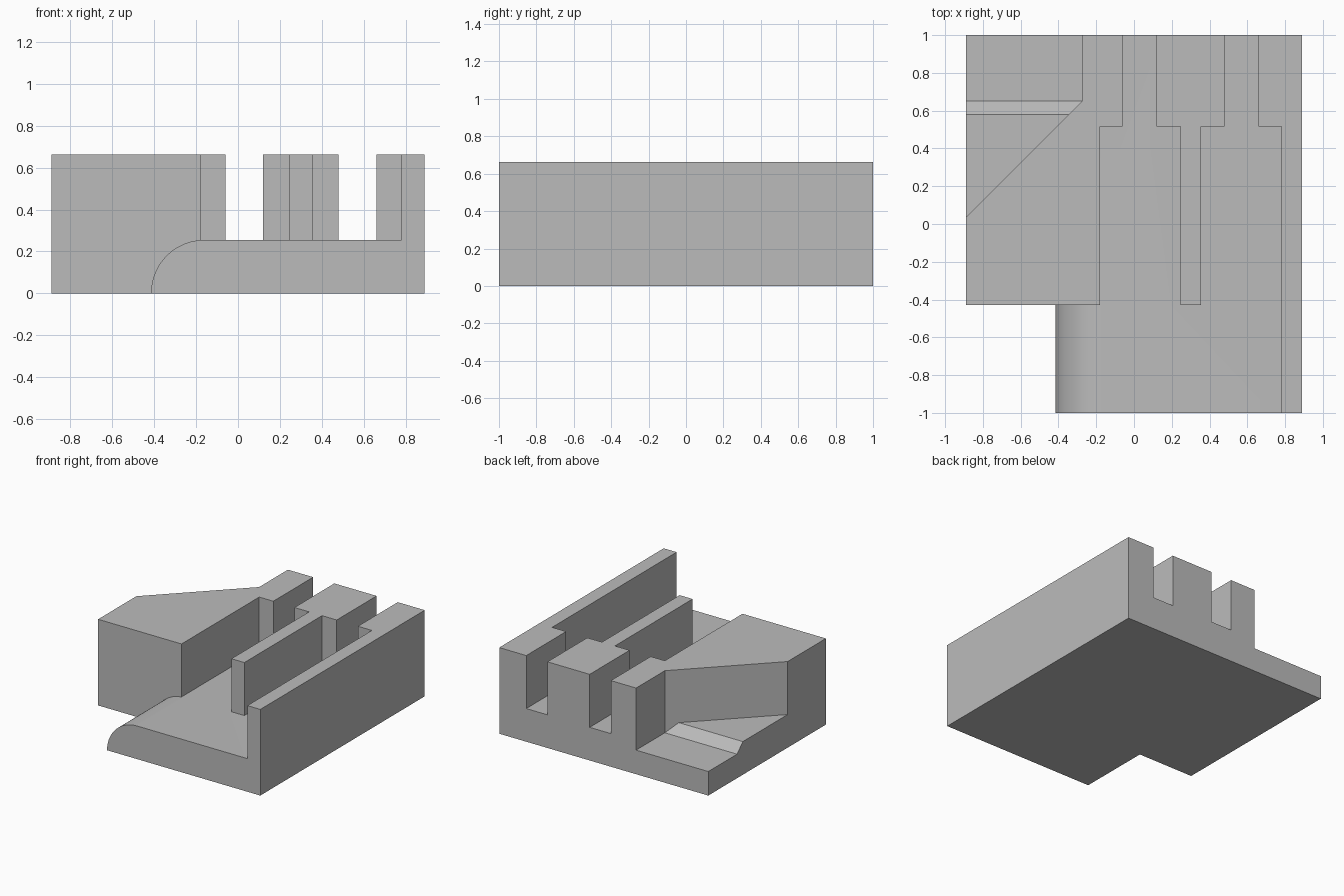
import bpy
import math
from mathutils import Vector

cube = bpy.data.objects.get("Cube")
if cube:
    bpy.data.objects.remove(cube, do_unlink=True)

TOP, FLOOR, LOW = 0.663, 0.255, 0.185    # block top, channel floor, pocket floor
FRONT = -0.43                            # front of the tall block

grey = bpy.data.materials.new("plain grey")
grey.use_nodes = True
colour = (0.5, 0.5, 0.5, 1)
grey.diffuse_color = colour
grey.node_tree.nodes["Principled BSDF"].inputs["Base Color"].default_value = colour


def prism(name, outline, axis, start, end):
    """Extrude a 2D outline along x, y or z; the outline uses the other two axes in order."""
    def place(p, d):
        co = list(p)
        co.insert("xyz".index(axis), d)
        return Vector(co)
    n = len(outline)
    verts = [place(p, d) for d in (start, end) for p in outline]
    faces = [list(range(n))[::-1], list(range(n, 2 * n))]
    faces += [[i, (i + 1) % n, n + (i + 1) % n, n + i] for i in range(n)]
    area = sum(a[0] * b[1] - b[0] * a[1] for a, b in zip(outline, outline[1:] + outline[:1]))
    if (area < 0) != (axis == "y"):      # keep normals outward
        faces = [f[::-1] for f in faces]
    mesh = bpy.data.meshes.new(name)
    mesh.from_pydata(verts, [], faces)
    mesh.materials.append(grey)
    obj = bpy.data.objects.new(name, mesh)
    bpy.context.collection.objects.link(obj)
    return obj


def cut(target, cutter):
    """Subtract a cutter and remove it."""
    cutter.hide_render = True
    bpy.context.view_layer.objects.active = target
    mod = target.modifiers.new("cut", "BOOLEAN")
    mod.operation, mod.solver, mod.object = "DIFFERENCE", "EXACT", cutter
    bpy.ops.object.modifier_apply(modifier=mod.name)
    bpy.data.objects.remove(cutter, do_unlink=True)


# Solid block
block = prism("slotted_block", [(-.89, -1), (.89, -1), (.89, 1), (-.89, 1)], "z", 0, TOP)

# Twin channels, each narrowing to a slot at the back, with a rib between them
channels = [(-.18, -1.1), (.78, -1.1), (.78, .515), (.66, .515), (.66, 1.1), (.48, 1.1),
            (.48, .515), (.355, .515), (.355, FRONT), (.245, FRONT), (.245, .515),
            (.12, .515), (.12, 1.1), (-.06, 1.1), (-.06, .515), (-.18, .515)]
cut(block, prism("channel_cutter", channels, "z", FLOOR, 1))

# Front corner notch that leaves a rounded edge on the base
edge = -0.415
arc = [(edge + FLOOR * (1 - math.cos(a)), FLOOR * math.sin(a))
       for a in (math.radians(90) * i / 24 for i in range(25))]
notch = [(-1, -.1), (edge, -.1)] + arc + [(edge + FLOOR, 1), (-1, 1)]
cut(block, prism("notch_cutter", notch, "y", -1.1, FRONT))

# Diagonal back pocket, with a ramp down to a lower shelf
pocket = prism("pocket_cutter", [(-1, -.075), (-.275, .65), (-.275, 1.1), (-1, 1.1)], "z", LOW, 1)
ramp = prism("ramp_cutter", [(-.5, .1), (.735, .1), (.58, FLOOR), (-.5, FLOOR)], "x", -1.2, 0)
cut(pocket, ramp)
cut(block, pocket)

# Smooth the rounded edge and keep the rest crisp
bpy.ops.object.select_all(action="DESELECT")
block.select_set(True)
bpy.context.view_layer.objects.active = block
bpy.ops.object.shade_smooth_by_angle(angle=math.radians(20))
